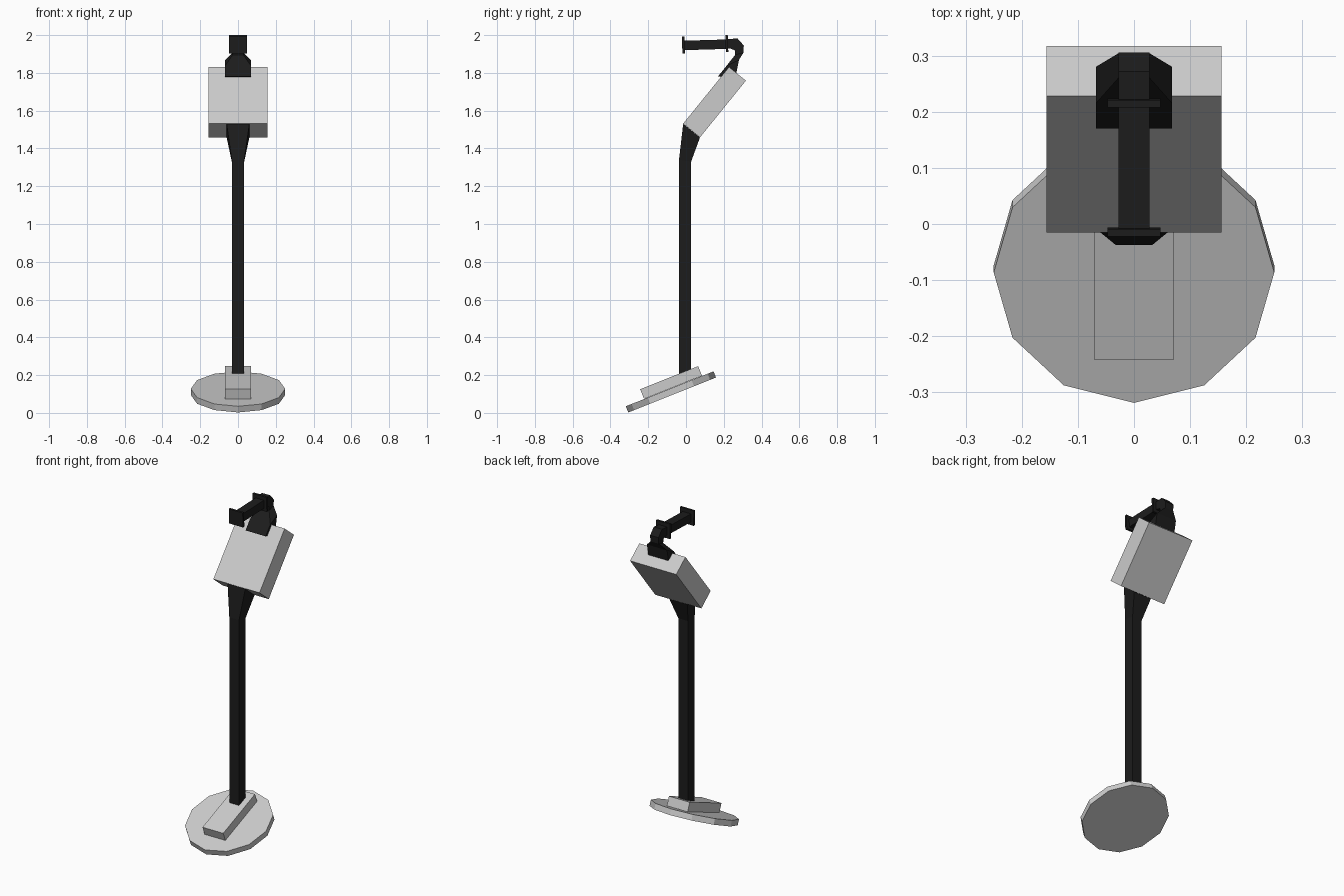
import bpy, bmesh, math
from mathutils import Matrix, Vector

if "Cube" in bpy.data.objects:
    bpy.data.objects.remove(bpy.data.objects["Cube"])

black = bpy.data.materials.new("black")
black.diffuse_color = (0.012, 0.012, 0.012, 1)
black.use_nodes = True
black.node_tree.nodes["Principled BSDF"].inputs["Base Color"].default_value = black.diffuse_color


def add_object(name, bm, mat=None):
    bmesh.ops.recalc_face_normals(bm, faces=bm.faces)
    me = bpy.data.meshes.new(name)
    bm.to_mesh(me)
    bm.free()
    ob = bpy.data.objects.new(name, me)
    bpy.context.collection.objects.link(ob)
    if mat:
        me.materials.append(mat)
    return ob


def box(name, center, size, tilt=0, mat=None):
    bm = bmesh.new()
    bmesh.ops.create_cube(bm, size=1)
    m = (Matrix.Translation(center) @ Matrix.Rotation(tilt, 4, 'X')
         @ Matrix.Diagonal((*size, 1)))
    bmesh.ops.transform(bm, matrix=m, verts=bm.verts)
    return add_object(name, bm, mat)


def loft(name, rings, mat):
    """Square tube; each ring is (near y,z), (far y,z), half width."""
    bm = bmesh.new()
    loops = []
    for (y0, z0), (y1, z1), w in rings:
        loops.append([bm.verts.new(p) for p in
                      ((-w, y0, z0), (w, y0, z0), (w, y1, z1), (-w, y1, z1))])
    for a, b in zip(loops, loops[1:]):
        for i in range(4):
            j = (i + 1) % 4
            bm.faces.new((a[i], a[j], b[j], b[i]))
    bm.faces.new(loops[0])
    bm.faces.new(loops[-1])
    return add_object(name, bm, mat)


# Tilted twelve-sided search coil with a raised block on top
tilt = math.radians(21.7)
bm = bmesh.new()
bmesh.ops.create_cone(bm, cap_ends=True, segments=12, radius1=0.25,
                      radius2=0.25, depth=0.035)
bmesh.ops.transform(bm, verts=bm.verts, matrix=Matrix.Translation((0, -0.08, 0.111))
                    @ Matrix.Rotation(tilt, 4, 'X'))
add_object("search_coil", bm)
box("coil_block", (0, -0.079, 0.161), (0.14, 0.33, 0.055), tilt)

# Long shaft flaring into the control box
loft("shaft", [((-0.037, 0.19), (0.027, 0.19), 0.033),
               ((-0.037, 1.34), (0.027, 1.33), 0.033),
               ((-0.015, 1.53), (0.074, 1.458), 0.06)], black)

# Control box
box("control_box", (0, 0.151, 1.645), (0.312, 0.386, 0.115), math.radians(51))

# Bent neck rising from the box to the grip
loft("neck", [((0.17, 1.782), (0.26, 1.765), 0.068),
              ((0.215, 1.838), (0.28, 1.868), 0.068),
              ((0.26, 1.895), (0.304, 1.907), 0.028),
              ((0.258, 1.92), (0.306, 1.945), 0.028),
              ((0.232, 1.93), (0.272, 1.983), 0.028),
              ((0.212, 1.928), (0.212, 1.977), 0.028)], black)

# Grip with a flange at each end
loft("grip", [((0.215, 1.927), (0.215, 1.977), 0.028),
              ((-0.018, 1.92), (-0.018, 1.97), 0.028)], black)
for name, y, z in (("front_flange", -0.014, 1.948), ("rear_flange", 0.216, 1.955)):
    box(name, (0, y, z), (0.094, 0.013, 0.09), math.radians(2), black)
